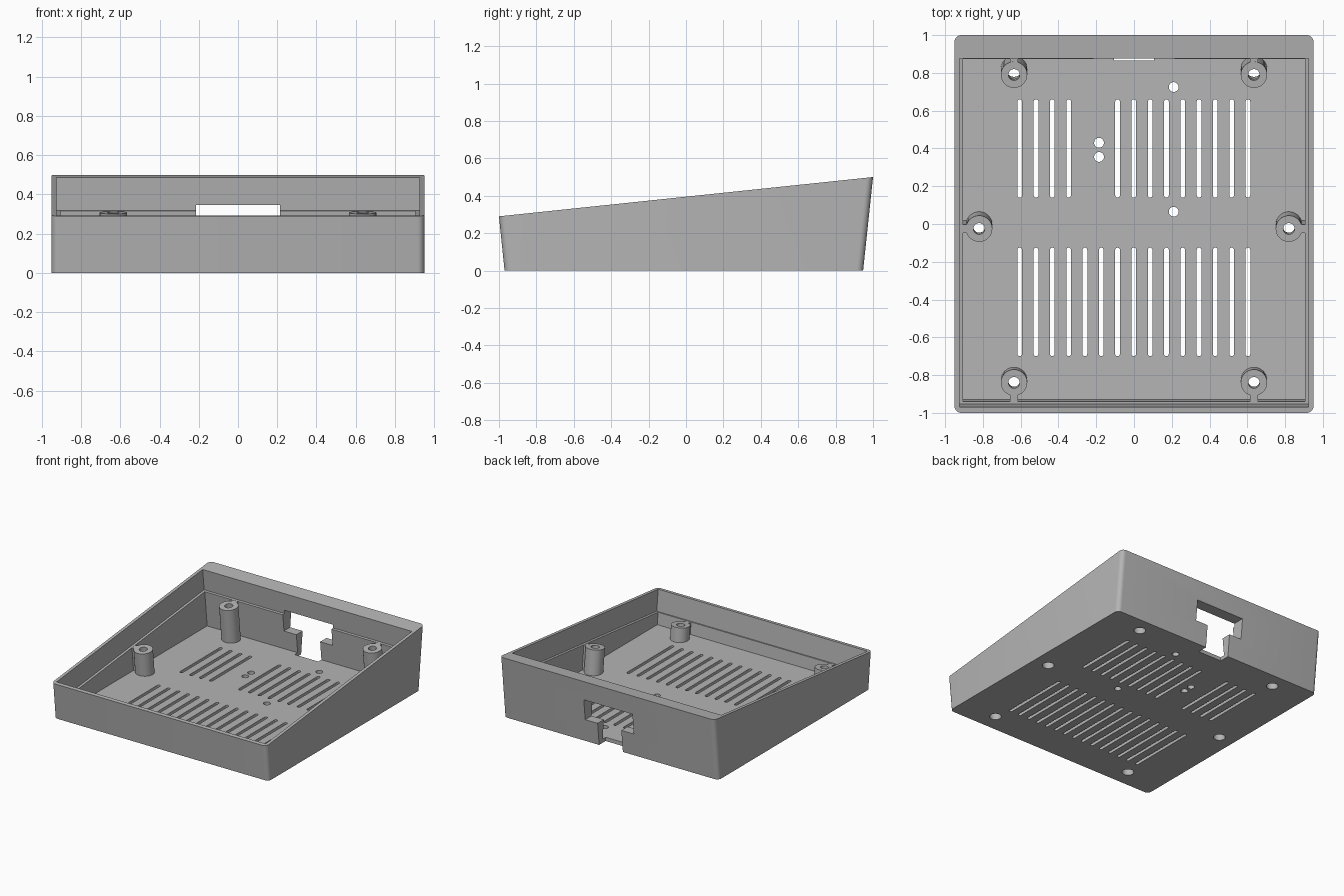
import bpy, bmesh, math
from mathutils import Matrix, Vector

if "Cube" in bpy.data.objects:
    bpy.data.objects.remove(bpy.data.objects["Cube"])

SLOPE = 0.105
ANG = math.atan(SLOPE)
TILT = Matrix.Translation((0, 0, 0.395)) @ Matrix.Rotation(ANG, 4, 'X')  # frame of the sloping top
C = math.cos(ANG)
FLOOR, LEDGE = 0.03, -0.17

grey = bpy.data.materials.new("light_grey_plastic")
grey.diffuse_color = (0.46, 0.46, 0.46, 1)
grey.use_nodes = True
grey.node_tree.nodes["Principled BSDF"].inputs["Base Color"].default_value = grey.diffuse_color


def make(name, bm):
    bmesh.ops.recalc_face_normals(bm, faces=bm.faces)
    me = bpy.data.meshes.new(name)
    bm.to_mesh(me)
    bm.free()
    ob = bpy.data.objects.new(name, me)
    me.materials.append(grey)
    bpy.context.collection.objects.link(ob)
    return ob


def box(bm, x0, x1, y0, y1, z0, z1, mat=Matrix()):
    m = mat @ Matrix.Translation(((x0 + x1) / 2, (y0 + y1) / 2, (z0 + z1) / 2))
    m = m @ Matrix.Diagonal((x1 - x0, y1 - y0, z1 - z0, 1))
    bmesh.ops.create_cube(bm, size=1, matrix=m)


def clip_below(bm, z):
    bmesh.ops.bisect_plane(bm, geom=bm.verts[:] + bm.edges[:] + bm.faces[:],
                           plane_co=(0, 0, z), plane_no=(0, 0, 1), clear_inner=True)
    bmesh.ops.holes_fill(bm, edges=[e for e in bm.edges if e.is_boundary])


def rounded(cx, cy, hx, hy, r, n=6):
    pts = []
    for k, (sx, sy) in enumerate([(1, 1), (-1, 1), (-1, -1), (1, -1)]):
        for i in range(n + 1):
            a = math.pi / 2 * (k + i / n)
            pts.append((cx + sx * (hx - r) + r * math.cos(a), cy + sy * (hy - r) + r * math.sin(a)))
    return pts


def prism(bm, low, high):
    a = [bm.verts.new(p) for p in low]
    b = [bm.verts.new(p) for p in high]
    bm.faces.new(a[::-1])
    bm.faces.new(b)
    for i in range(len(a)):
        j = (i + 1) % len(a)
        bm.faces.new((a[i], a[j], b[j], b[i]))


def cyl(bm, x, y, r, z0, z1, mat=Matrix(), seg=32):
    bmesh.ops.create_cone(bm, cap_ends=True, segments=seg, radius1=r, radius2=r, depth=z1 - z0,
                          matrix=mat @ Matrix.Translation((x, y, (z0 + z1) / 2)))


def cut(ob, bm):
    cutter = make("cutter", bm)
    cutter.hide_render = True
    mod = ob.modifiers.new("cut", 'BOOLEAN')
    mod.operation, mod.solver, mod.object = 'DIFFERENCE', 'EXACT', cutter
    bpy.context.view_layer.objects.active = ob
    bpy.ops.object.modifier_apply(modifier=mod.name)
    bpy.data.objects.remove(cutter)


# Case shell: rounded footprint, drafted ends, sloping top
bm = bmesh.new()
prism(bm, [(x, y, 0) for x, y in rounded(0, -0.0115, 0.95, 0.9585, 0.035)],
      [(x, y, 0.395 + SLOPE * y) for x, y in rounded(0, 0, 0.95, 1.0, 0.035)])
case = make("case_shell", bm)

# Lid recess, then the deeper cavity down to the flat floor
bm = bmesh.new()
box(bm, -0.925, 0.925, -0.975, 0.88, LEDGE, 0.3, TILT)
cut(case, bm)
bm = bmesh.new()
box(bm, -0.905, 0.905, -0.963, 0.86, -0.8, 0.2, TILT)
clip_below(bm, FLOOR)
cut(case, bm)

# Rear connector opening with a narrow notch through the floor edge
for hx, y0, z0, z1 in ((0.215, 0.8, 0.18, 0.345), (0.105, 0.865, -0.1, 0.2)):
    bm = bmesh.new()
    box(bm, -hx, hx, y0, 1.2, z0, z1)
    cut(case, bm)

# Vent slots and round floor holes
bm = bmesh.new()
for i in range(15):
    x = -0.605 + 0.0863 * i
    rows = [(-0.70, -0.125)] + ([] if i in (4, 5) else [(0.14, 0.66)])
    for y0, y1 in rows:
        ring = rounded(x, (y0 + y1) / 2, 0.0125, (y1 - y0) / 2, 0.0124, 4)
        prism(bm, [(a, b, -0.05) for a, b in ring], [(a, b, 0.06) for a, b in ring])
for x, y in ((0.21, 0.725), (0.21, 0.065), (-0.185, 0.43), (-0.185, 0.355)):
    cyl(bm, x, y, 0.026, -0.05, 0.06)
cut(case, bm)

# Screw posts stand square to the sloping top; top centres given in plan
POSTS = [(s * x, (y + LEDGE * math.sin(ANG)) / C)
         for x, y in ((0.635, 0.79), (0.82, -0.025), (0.635, -0.84)) for s in (-1, 1)]


def screw_holes(r, top):
    bm = bmesh.new()
    for x, y in POSTS:
        cyl(bm, x, y, r, -0.7, top, TILT)
    return bm


bm = bmesh.new()
for x, y in POSTS:
    cyl(bm, x, y, 0.07, -0.8, LEDGE, TILT)
clip_below(bm, 0.015)
posts = make("screw_posts", bm)
for ob in (case, posts):
    cut(ob, screw_holes(0.03, -0.1))
    cut(ob, screw_holes(0.043, LEDGE - 0.08))

# Ribs tying each post to the nearest wall
bm = bmesh.new()
top = LEDGE - 0.001
for x, y in POSTS:
    s = math.copysign(1, x)
    if abs(x) > 0.7:
        a, b = sorted((x + s * 0.06, s * 0.912))
        box(bm, a, b, y - 0.022, y + 0.022, -0.8, top, TILT)
    else:
        a, b = (y + 0.06, 0.868) if y > 0 else (-0.968, y - 0.06)
        box(bm, x - 0.022, x + 0.022, a, b, -0.8, top, TILT)
clip_below(bm, 0.015)
make("post_ribs", bm)

# Smooth the rounded corners and posts, keep the edges crisp
for ob in (case, posts):
    bpy.ops.object.select_all(action='DESELECT')
    ob.select_set(True)
    bpy.context.view_layer.objects.active = ob
    bpy.ops.object.shade_smooth_by_angle(angle=math.radians(30))
